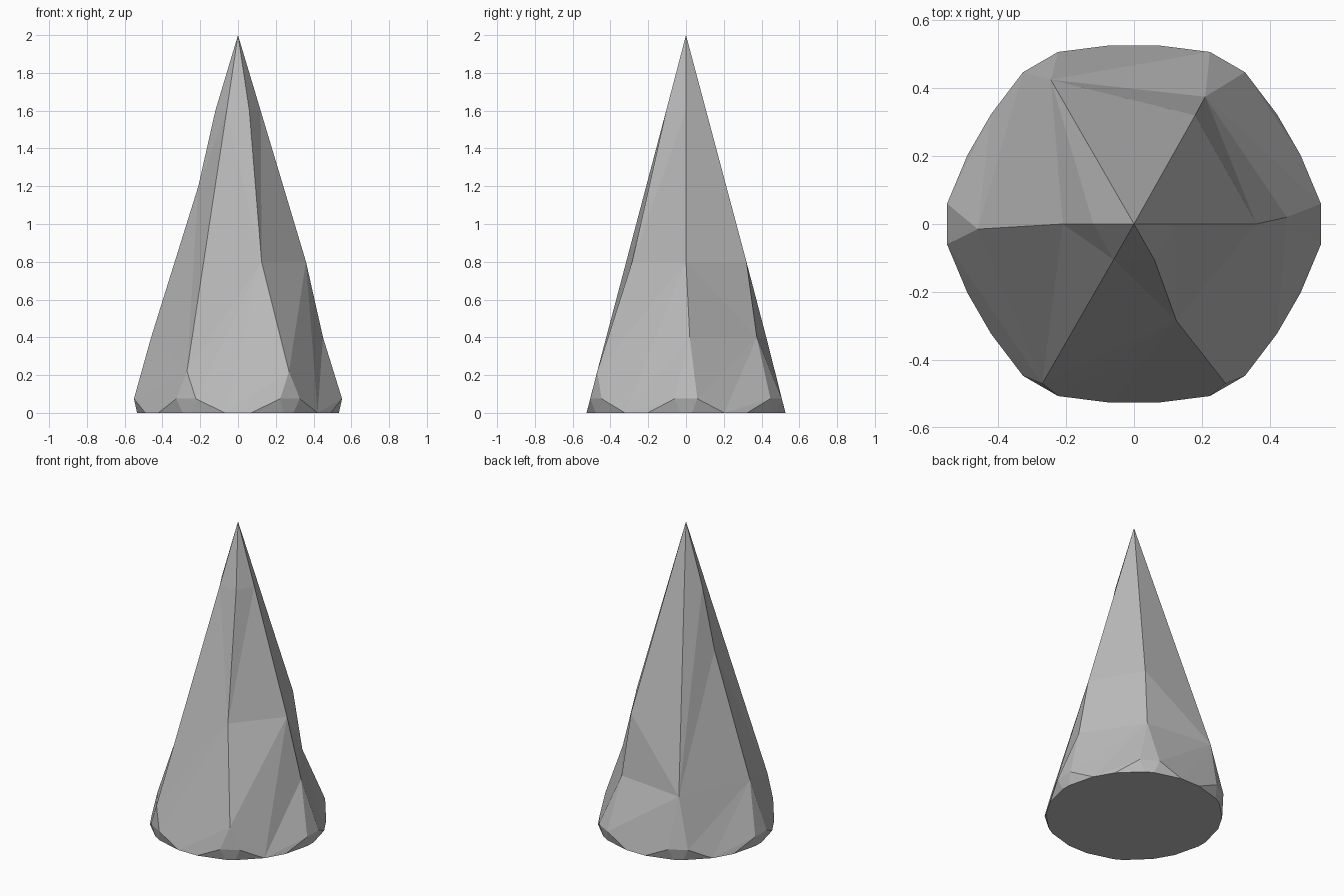
import bpy
import bmesh
from math import cos, sin, radians

cube = bpy.data.objects.get("Cube")
if cube:
    bpy.data.objects.remove(cube)

grey = bpy.data.materials.new("stone_grey")
grey.use_nodes = True
colour = (0.5, 0.5, 0.5, 1)
grey.diffuse_color = colour
grey.node_tree.nodes["Principled BSDF"].inputs["Base Color"].default_value = colour

bm = bmesh.new()


def polar(radius, degrees, z):
    a = radians(degrees)
    return bm.verts.new((radius * cos(a), radius * sin(a), z))


# Dented ridge lines below the tip, one every sixty degrees
ridge_points = [
    [(.12, 0, 1.6), (.36, 0, .8), (.45, .02, .4)],
    [(.18, .32, .8), (.21, .375, .4)],
    [(-.245, .425, .4)],
    [(-.12, 0, 1.6), (-.21, 0, 1.2), (-.46, -.015, .4)],
    [(-.06, -.105, 1.6), (-.27, -.47, .22)],
    [(.06, -.105, 1.6), (.125, -.285, .8), (.27, -.47, .22)],
]
# Order in which each panel's facets step down its first (A) or second (B) ridge
panel_steps = ["ABABAAABB", "ABAAABB", "BABBAABB",
               "ABABAAABB", "ABBAAABBB", "ABABAAABBB"]

tip = bm.verts.new((0, 0, 2))
ridges = []
for i, points in enumerate(ridge_points):
    angle = 60 * i
    ridges.append({
        "line": [bm.verts.new(p) for p in points],
        "chamfer": [polar(.554, angle + s * 6.2, .075) for s in (-1, 1)],
        "corner": [polar(.535, angle + s * 3.2, 0) for s in (-1, 1)],
        "foot": [polar(.531, angle + s * 22.5, 0) for s in (-1, 1)],
    })

# Faceted side panels between neighbouring ridges
for i, steps in enumerate(panel_steps):
    chains = {}
    for key, ridge, side in (("A", ridges[i], 1), ("B", ridges[(i + 1) % 6], 0)):
        chains[key] = ridge["line"] + [ridge["chamfer"][side], ridge["foot"][side]]
    a = b = tip
    for step in steps:
        new = chains[step].pop(0)
        if a != b:
            bm.faces.new((a, new, b))
        if step == "A":
            a = new
        else:
            b = new

# Clipped corners at the foot of each ridge, and the flat base
base = []
for r in ridges:
    (c0, c1), (k0, k1), (f0, f1) = r["chamfer"], r["corner"], r["foot"]
    bm.faces.new((r["line"][-1], c0, c1))
    bm.faces.new((c0, f0, k0))
    bm.faces.new((c0, k0, k1, c1))
    bm.faces.new((c1, k1, f1))
    base += [f0, k0, k1, f1]
bm.faces.new(base[::-1])
bmesh.ops.recalc_face_normals(bm, faces=bm.faces[:])

mesh = bpy.data.meshes.new("faceted_cone")
bm.to_mesh(mesh)
bm.free()
mesh.materials.append(grey)
cone = bpy.data.objects.new("faceted_cone", mesh)
bpy.context.collection.objects.link(cone)
